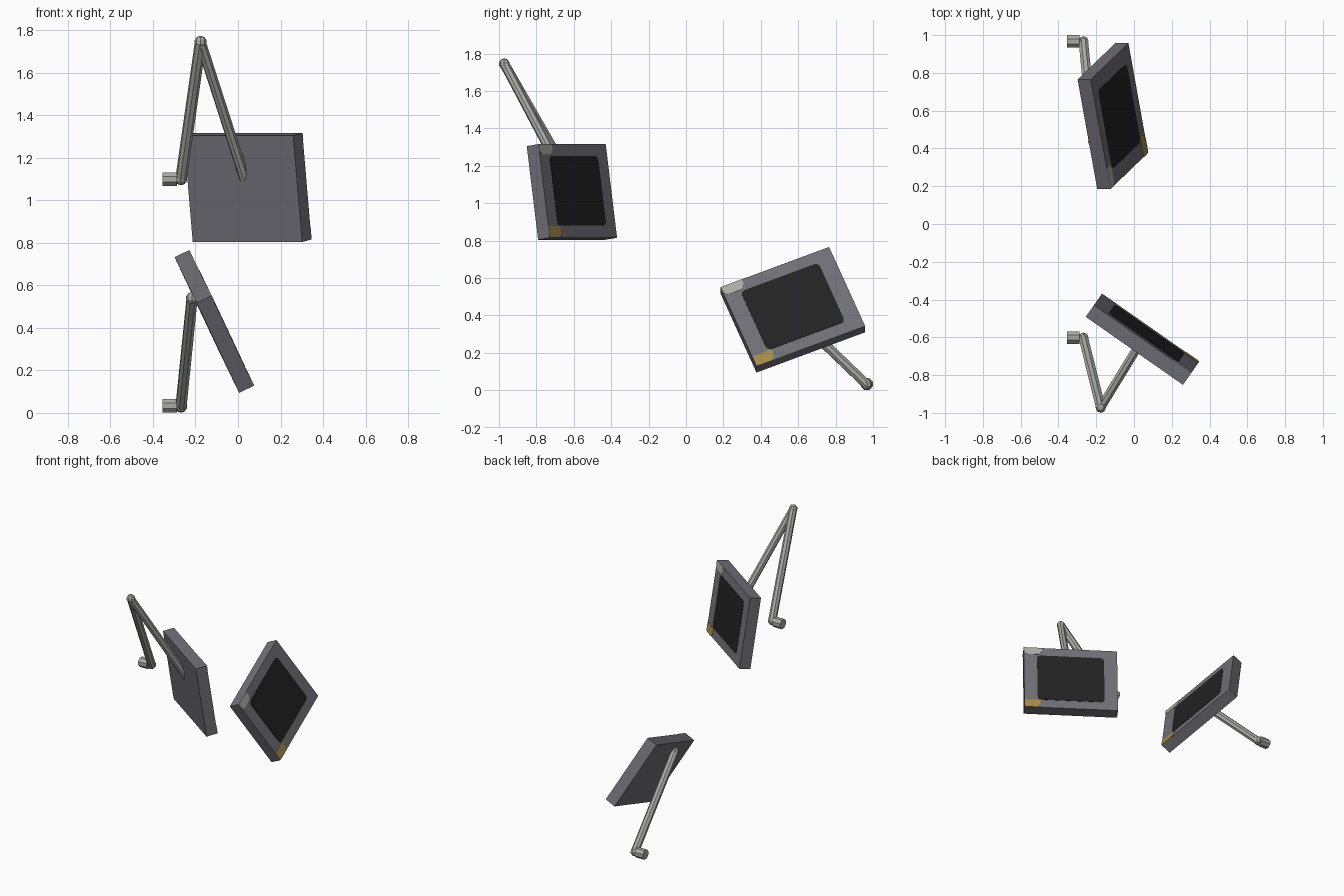
import bpy, bmesh, math
from mathutils import Vector, Matrix

if "Cube" in bpy.data.objects:
    bpy.data.objects.remove(bpy.data.objects["Cube"])


def mat(name, rgb):
    m = bpy.data.materials.new(name)
    m.diffuse_color = (*rgb, 1)
    m.use_nodes = True
    m.node_tree.nodes["Principled BSDF"].inputs["Base Color"].default_value = m.diffuse_color
    return m


FRAME = mat("frame grey", (0.165, 0.16, 0.185))
SCREEN = mat("screen black", (0.016, 0.016, 0.016))
METAL = mat("arm metal", (0.40, 0.41, 0.37))
AMBER = mat("amber label", (0.38, 0.26, 0.07))

W, H, T = 0.628, 0.506, 0.077     # panel width, height, thickness


def finish(name, bm, material, matrix=Matrix()):
    bmesh.ops.recalc_face_normals(bm, faces=bm.faces)
    me = bpy.data.meshes.new(name)
    bm.to_mesh(me)
    bm.free()
    me.materials.append(material)
    ob = bpy.data.objects.new(name, me)
    ob.matrix_world = matrix
    bpy.context.collection.objects.link(ob)
    return ob


def plate(name, pts, material, matrix, z0, z1):
    """Extrude a flat outline from z0 to z1."""
    bm = bmesh.new()
    f = bm.faces.new([bm.verts.new((x, y, z0)) for x, y in pts])
    r = bmesh.ops.extrude_face_region(bm, geom=[f])
    verts = [v for v in r["geom"] if isinstance(v, bmesh.types.BMVert)]
    bmesh.ops.translate(bm, verts=verts, vec=(0, 0, z1 - z0))
    finish(name, bm, material, matrix)


def bar(name, a, b, radius, sides=8):
    a, b = Vector(a), Vector(b)
    d = b - a
    bm = bmesh.new()
    bmesh.ops.create_cone(bm, cap_ends=True, segments=sides, radius1=radius, radius2=radius,
                          depth=d.length,
                          matrix=Matrix.Rotation(math.pi / sides, 4, 'Z'))
    m = Matrix.Translation((a + b) / 2) @ d.to_track_quat('Z', 'Y').to_matrix().to_4x4()
    finish(name, bm, METAL, m)


def ball(name, p, radius):
    bm = bmesh.new()
    bmesh.ops.create_uvsphere(bm, u_segments=8, v_segments=5, radius=radius)
    finish(name, bm, METAL, Matrix.Translation(p))


def rect(x, y):
    return [(-x, -y), (x, -y), (x, y), (-x, y)]


def rounded(x, y, r, n=4):
    pts = []
    for k, (sx, sy) in enumerate([(1, 1), (-1, 1), (-1, -1), (1, -1)]):
        for i in range(n + 1):
            t = (k + i / n) * math.pi / 2
            pts.append((sx * (x - r) + r * math.cos(t), sy * (y - r) + r * math.sin(t)))
    return pts


def monitor(tag, centre, w, h):
    w = Vector(w).normalized()
    h = Vector(h)
    h = (h - w * h.dot(w)).normalized()
    n = w.cross(h)
    m = Matrix((w, h, n)).transposed().to_4x4()
    m.translation = centre
    f = T / 2
    plate(tag + "_panel", rect(W / 2, H / 2), FRAME, m, -f, f)
    plate(tag + "_screen", rounded(0.225, 0.188, 0.025), SCREEN, m, f - 0.002, f + 0.002)
    # corner plates: light at top left, amber at bottom left
    corner = [(0, 0), (0.12, 0), (0.124, 0.03), (0.1, 0.055), (0.02, 0.055), (0, 0.035)]
    plate(tag + "_top_corner", [(-W / 2 + x, H / 2 - y) for x, y in corner],
          METAL, m, f - 0.002, f + 0.002)
    corner = [(0.01, 0), (0.085, 0), (0.107, 0.02), (0.115, 0.055), (0.1, 0.062), (0, 0.062), (0, 0.01)]
    plate(tag + "_bottom_corner", [(-W / 2 + x, -H / 2 + y) for x, y in corner],
          AMBER, m, f - 0.002, f + 0.002)


def arm(tag, mount, joint, elbow, end=None):
    x, y, z = mount
    bar(tag + "_wall_mount", (x - 0.033, y, z), (x + 0.033, y, z), 0.035)
    bar(tag + "_mount_pin", (x + 0.03, y, z), joint, 0.02)
    ball(tag + "_base_joint", joint, 0.029)
    bar(tag + "_lower_arm", joint, elbow, 0.027)
    ball(tag + "_elbow_joint", elbow, 0.029)
    if end:
        bar(tag + "_upper_arm", elbow, end, 0.025)


# upper monitor at the front
monitor("upper", (0.045, -0.61, 1.06), (-0.515, 0.36, 0), (-0.084, -0.12, 0.99))
arm("upper", (-0.321, -0.602, 1.099), (-0.268, -0.602, 1.10),
    (-0.176, -0.972, 1.745), (0.045, -0.61, 1.06))

# lower monitor at the back, tipped and rolled
monitor("lower", (-0.112, 0.571, 0.43), (-0.104, 0.58, 0.215), (-0.197, -0.195, 0.418))
arm("lower", (-0.321, 0.967, 0.033), (-0.268, 0.967, 0.03), (-0.216, 0.435, 0.54))
